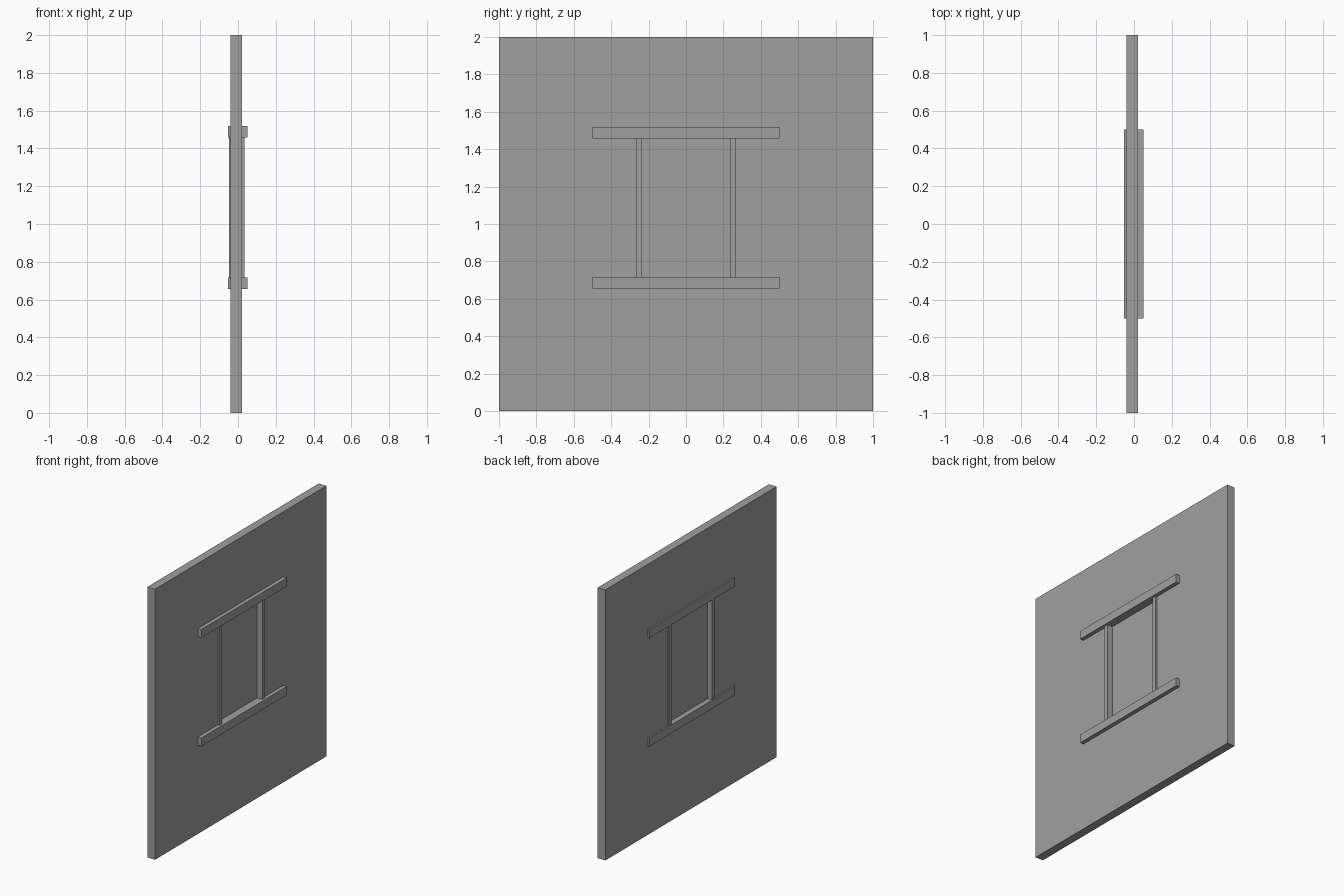
import bpy

if "Cube" in bpy.data.objects:
    bpy.data.objects.remove(bpy.data.objects["Cube"])

grey = bpy.data.materials.new("plain grey")
grey.diffuse_color = (0.35, 0.35, 0.35, 1)
grey.use_nodes = True
grey.node_tree.nodes["Principled BSDF"].inputs["Base Color"].default_value = grey.diffuse_color

FACES = [(0, 1, 3, 2), (4, 6, 7, 5), (0, 4, 5, 1),
         (2, 3, 7, 6), (0, 2, 6, 4), (1, 5, 7, 3)]


def link(name, verts, faces):
    mesh = bpy.data.meshes.new(name)
    mesh.from_pydata(verts, [], faces)
    mesh.materials.append(grey)
    obj = bpy.data.objects.new(name, mesh)
    bpy.context.collection.objects.link(obj)
    return obj


def box(name, xs, ys, zs):
    return link(name, [(x, y, z) for x in xs for y in ys for z in zs], FACES)


# Opening limits
Y_IN, Y_OUT = 0.235, 0.267
Z_LOW, Z_HIGH = 0.717, 1.457
WALL = (-0.041, 0.022)

# Wall: a slab with a rectangular through-opening
verts = []
for x in WALL:
    verts += [(x, -1, 0), (x, 1, 0), (x, 1, 2), (x, -1, 2)]
    verts += [(x, -Y_IN, Z_LOW), (x, Y_IN, Z_LOW),
              (x, Y_IN, Z_HIGH), (x, -Y_IN, Z_HIGH)]
faces = []
for i in range(4):
    j = (i + 1) % 4
    faces += [(i, i + 4, j + 4, j),               # back side
              (i + 8, j + 8, j + 12, i + 12),     # front side
              (i, j, j + 8, i + 8),               # outer edge
              (i + 4, i + 12, j + 12, j + 4)]     # opening edge
link("wall", verts, faces)

# Window surround
for name, z0, z1 in (("window_sill", 0.655, Z_LOW), ("window_lintel", Z_HIGH, 1.519)):
    box(name, (-0.052, 0.051), (-0.5, 0.5), (z0, z1))
box("left_jamb", (-0.047, 0.035), (-Y_OUT, -Y_IN), (Z_LOW, Z_HIGH))
box("right_jamb", (-0.047, 0.035), (Y_IN, Y_OUT), (Z_LOW, Z_HIGH))

# Recessed window pane
box("window_pane", (-0.013, -0.008), (-Y_IN, Y_IN), (Z_LOW, Z_HIGH))
